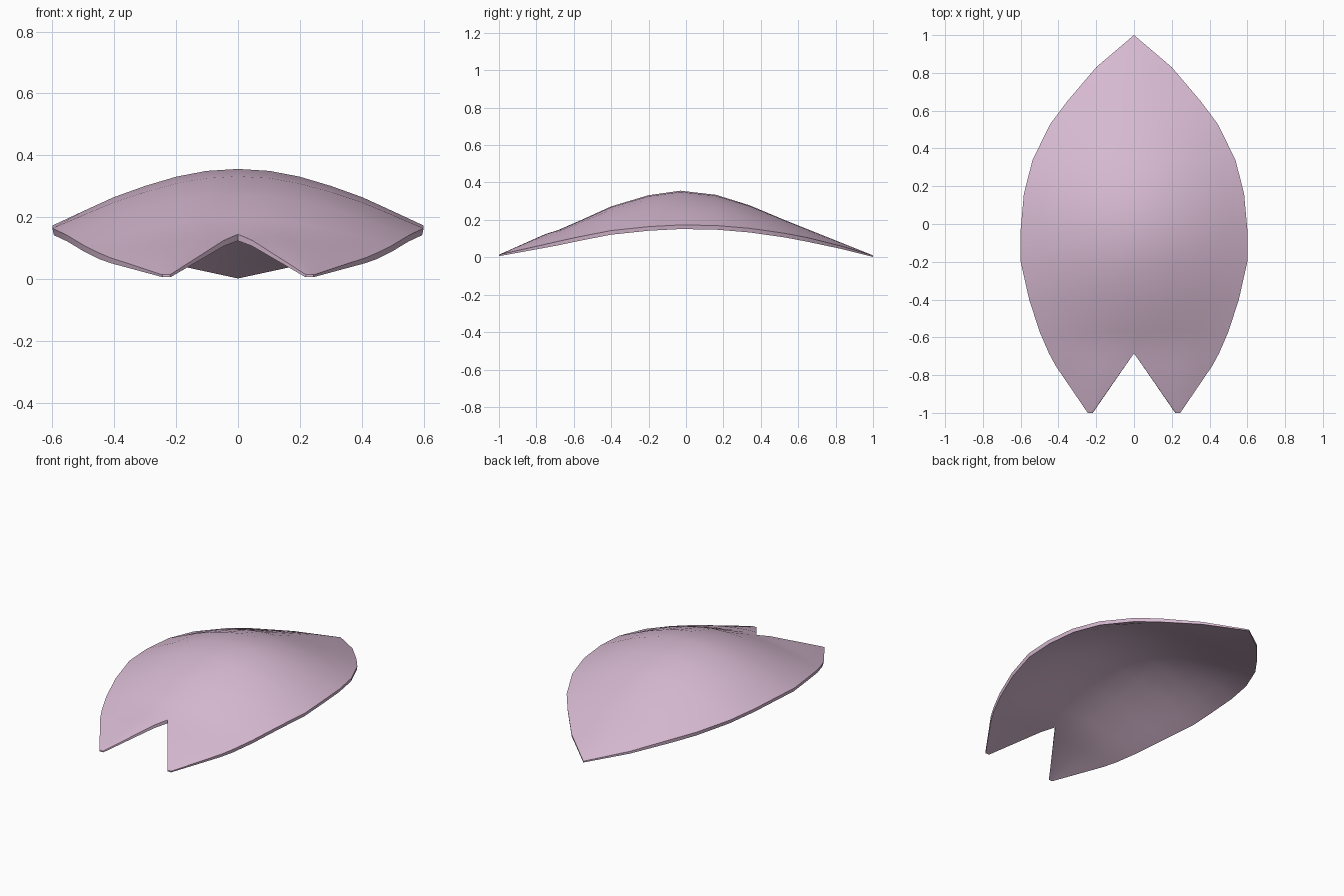
import bpy, bmesh

if "Cube" in bpy.data.objects:
    bpy.data.objects.remove(bpy.data.objects["Cube"])

# Rows from the notched front to the pointed back:
# y, inner half width, outer half width, inner z, outer z
ROWS = [
    (-1.00, 0.22, 0.245, 0.014, 0.014),
    (-0.75, 0.046, 0.415, 0.125, 0.070),
    (-0.685, 0, 0.45, 0.145, 0.085),
    (-0.57, 0, 0.50, 0.195, 0.110),
    (-0.40, 0, 0.555, 0.272, 0.143),
    (-0.20, 0, 0.60, 0.332, 0.164),
    (-0.03, 0, 0.60, 0.356, 0.173),
    (0.16, 0, 0.583, 0.334, 0.170),
    (0.34, 0, 0.537, 0.278, 0.155),
    (0.53, 0, 0.443, 0.198, 0.128),
    (0.65, 0, 0.353, 0.150, 0.105),
    (0.83, 0, 0.20, 0.078, 0.060),
    (1.00, 0, 0.0, 0.010, 0.010),
]
# Cross-section: position across the half width, share of the drop to the rim
SECTION = [(0, 0), (0.17, 0.035), (0.33, 0.135), (0.5, 0.30), (0.67, 0.50), (0.83, 0.74), (1, 1)]

bm = bmesh.new()

# Outer skin, both halves
for side in (1, -1):
    grid = []
    for y, xi, xo, zi, zo in ROWS:
        grid.append([bm.verts.new((side * (xi + (xo - xi) * t), y, zi + (zo - zi) * d))
                     for t, d in SECTION])
    for a, b in zip(grid, grid[1:]):
        for i in range(len(SECTION) - 1):
            quad = [a[i], a[i + 1], b[i + 1], b[i]]
            bm.faces.new(quad if side > 0 else quad[::-1])
bmesh.ops.remove_doubles(bm, verts=bm.verts, dist=0.0005)

# Inner skin, thinning toward the tips, and the rim joining both
rim = [e for e in bm.edges if e.is_boundary]
copy = bmesh.ops.duplicate(bm, geom=bm.verts[:] + bm.edges[:] + bm.faces[:])
vmap = copy["vert_map"]
inner_faces = [g for g in copy["geom"] if isinstance(g, bmesh.types.BMFace)]
inner_verts = [g for g in copy["geom"] if isinstance(g, bmesh.types.BMVert)]
for v in inner_verts:
    v.co.z -= 0.008 + 0.014 * min(1, (1 - abs(v.co.y)) * 3)
    v.co.x *= 0.992
bmesh.ops.reverse_faces(bm, faces=inner_faces)
for e in rim:
    a, b = e.verts
    bm.faces.new((a, b, vmap[b], vmap[a]))
bmesh.ops.recalc_face_normals(bm, faces=bm.faces)

mesh = bpy.data.meshes.new("petal_shell")
bm.to_mesh(mesh)
bm.free()
shell = bpy.data.objects.new("petal_shell", mesh)
bpy.context.collection.objects.link(shell)

# Pale pink colour, smooth skin with a crisp rim
pink = bpy.data.materials.new("pale pink")
pink.diffuse_color = (0.68, 0.49, 0.64, 1)
pink.use_nodes = True
pink.node_tree.nodes["Principled BSDF"].inputs["Base Color"].default_value = pink.diffuse_color
mesh.materials.append(pink)
bpy.context.view_layer.objects.active = shell
shell.select_set(True)
bpy.ops.object.shade_smooth_by_angle(angle=0.7)
